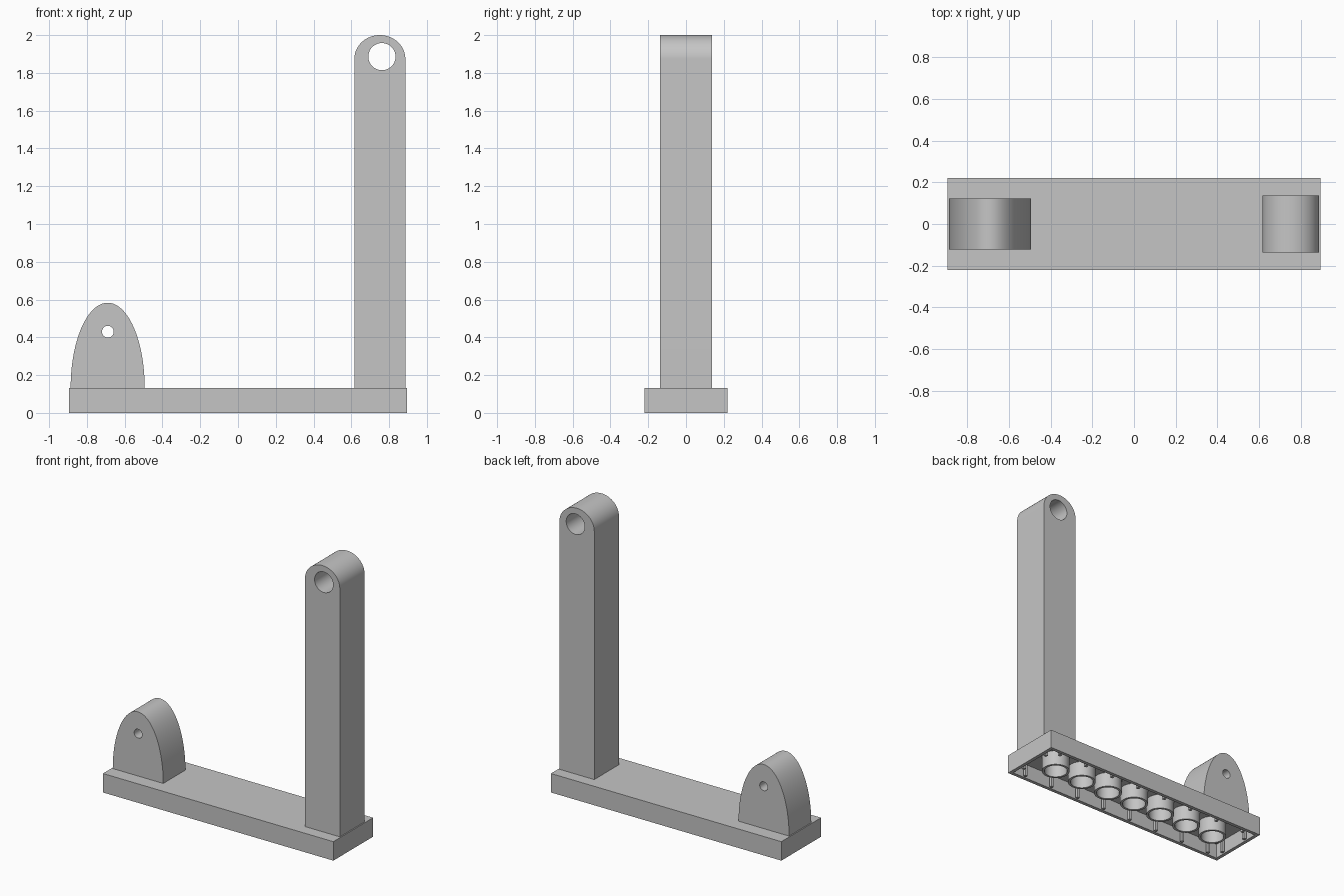
import bpy
import bmesh
from math import sin, cos, pi, radians
from mathutils import Matrix

cube = bpy.data.objects.get("Cube")
if cube:
    bpy.data.objects.remove(cube, do_unlink=True)

grey = bpy.data.materials.new("plain grey")
grey.use_nodes = True
tone = (0.56, 0.56, 0.56, 1)
grey.diffuse_color = tone
grey.node_tree.nodes["Principled BSDF"].inputs["Base Color"].default_value = tone

LENGTH, WIDTH, HEIGHT = 1.788, 0.44, 0.133
WALL, ROOF = 0.034, 0.03
PITCH = LENGTH / 8
UPRIGHT = Matrix.Rotation(pi / 2, 4, 'X')


def add_object(name, mesh):
    mesh.materials.clear()
    mesh.materials.append(grey)
    obj = bpy.data.objects.new(name, mesh)
    bpy.context.collection.objects.link(obj)
    return obj


def arc(cx, cy, rx, ry, turn=2 * pi, steps=48):
    """Points on an ellipse; a full turn leaves out the repeated end."""
    count = steps if turn >= 2 * pi else steps + 1
    return [(cx + rx * cos(turn * i / steps), cy + ry * sin(turn * i / steps))
            for i in range(count)]


def prism(name, outlines, depth, matrix):
    """Extrude a filled outline, with any inner outlines as holes."""
    curve = bpy.data.curves.new(name, 'CURVE')
    curve.dimensions = '2D'
    curve.fill_mode = 'BOTH'
    curve.extrude = depth / 2
    for points in outlines:
        spline = curve.splines.new('POLY')
        spline.points.add(len(points) - 1)
        for p, (x, y) in zip(spline.points, points):
            p.co = (x, y, 0, 1)
        spline.use_cyclic_u = True
    temp = bpy.data.objects.new(name + "_outline", curve)
    bpy.context.collection.objects.link(temp)
    bpy.context.view_layer.update()
    graph = bpy.context.evaluated_depsgraph_get()
    mesh = bpy.data.meshes.new_from_object(temp.evaluated_get(graph))
    bpy.data.objects.remove(temp, do_unlink=True)
    bpy.data.curves.remove(curve)
    bm = bmesh.new()
    bm.from_mesh(mesh)
    bmesh.ops.remove_doubles(bm, verts=bm.verts, dist=1e-5)
    bmesh.ops.recalc_face_normals(bm, faces=bm.faces)
    bm.to_mesh(mesh)
    bm.free()
    mesh.transform(matrix)
    obj = add_object(name, mesh)
    bpy.ops.object.select_all(action='DESELECT')
    obj.select_set(True)
    bpy.context.view_layer.objects.active = obj
    bpy.ops.object.shade_smooth_by_angle(angle=radians(30))
    return obj


def add_box(bm, size, centre):
    matrix = Matrix.Translation(centre) @ Matrix.Diagonal((*size, 1))
    return bmesh.ops.create_cube(bm, size=1, matrix=matrix)


# Base: a block hollowed from underneath
bm = bmesh.new()
add_box(bm, (LENGTH, WIDTH, HEIGHT), (0, 0, HEIGHT / 2))
bottom = min(bm.faces, key=lambda f: f.calc_center_median().z)
bmesh.ops.inset_individual(bm, faces=[bottom], thickness=WALL)
pocket = bmesh.ops.extrude_discrete_faces(bm, faces=[bottom])["faces"]
bmesh.ops.translate(bm, verts=pocket[0].verts, vec=(0, 0, HEIGHT - ROOF))
bmesh.ops.recalc_face_normals(bm, faces=bm.faces)
mesh = bpy.data.meshes.new("base")
bm.to_mesh(mesh)
bm.free()
add_object("base", mesh)

# Tubes under the base
cavity = HEIGHT - ROOF
for i in range(7):
    prism(f"base_tube_{i + 1}",
          [arc(0, 0, 0.091, 0.091), arc(0, 0, 0.075, 0.075)],
          cavity, Matrix.Translation(((i - 3) * PITCH, 0, cavity / 2)))

# Small ribs on the inside of the walls
rib = 0.02
bm = bmesh.new()
for side in (-1, 1):
    for i in range(8):
        add_box(bm, (rib, rib, cavity),
                ((i - 3.5) * PITCH, side * (WIDTH / 2 - WALL - rib / 2), cavity / 2))
    for y in (-PITCH / 2, PITCH / 2):
        add_box(bm, (rib, rib, cavity),
                (side * (LENGTH / 2 - WALL - rib / 2), y, cavity / 2))
mesh = bpy.data.meshes.new("wall_ribs")
bm.to_mesh(mesh)
bm.free()
add_object("wall_ribs", mesh)

# Tall post with rounded top and a bore
post_x, half, shoulder = 0.751, 0.135, 1.874
post = arc(post_x, shoulder, half, 2 - shoulder, pi)
post += [(post_x - half, HEIGHT), (post_x + half, HEIGHT)]
prism("tall_post", [post, arc(0.762, 1.886, 0.072, 0.072)], 0.274, UPRIGHT)

# Short domed bracket with a pin hole
dome = arc(-0.69, HEIGHT, 0.196, 0.45, pi, 64)
prism("short_bracket", [dome, arc(-0.689, 0.43, 0.031, 0.031)], 0.246, UPRIGHT)
